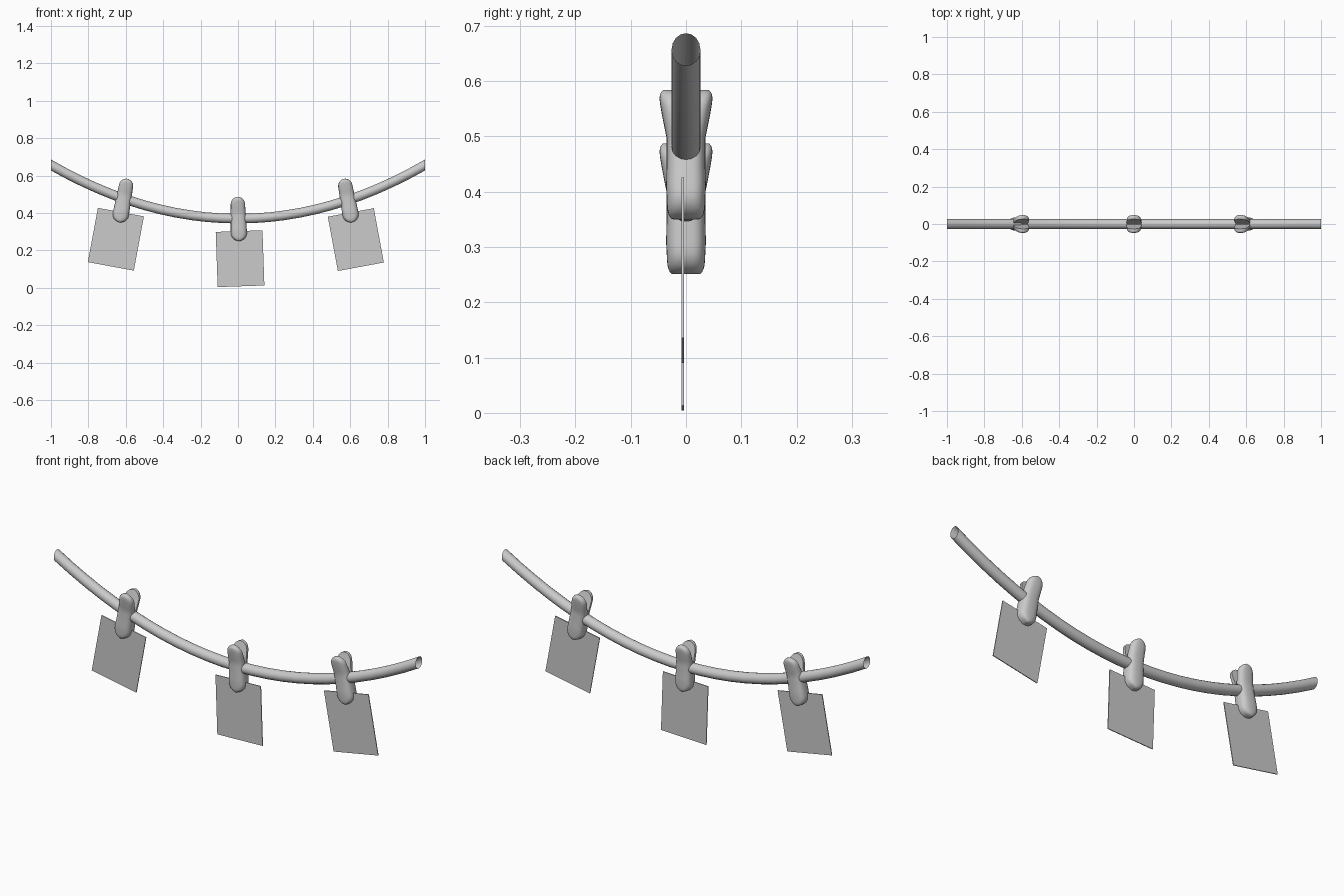
import bpy, bmesh, math

cube = bpy.data.objects.get("Cube")
if cube:
    bpy.data.objects.remove(cube, do_unlink=True)

GREY = (0.6, 0.6, 0.6, 1)
mat = bpy.data.materials.new("plain grey")
mat.use_nodes = True
mat.diffuse_color = GREY
mat.node_tree.nodes["Principled BSDF"].inputs["Base Color"].default_value = GREY


def make_object(name, bm, smooth=True):
    bmesh.ops.recalc_face_normals(bm, faces=bm.faces)
    mesh = bpy.data.meshes.new(name)
    bm.to_mesh(mesh)
    bm.free()
    mesh.materials.append(mat)
    obj = bpy.data.objects.new(name, mesh)
    bpy.context.collection.objects.link(obj)
    if smooth:
        bpy.ops.object.select_all(action='DESELECT')
        obj.select_set(True)
        bpy.context.view_layer.objects.active = obj
        bpy.ops.object.shade_smooth_by_angle(angle=math.radians(50))
    return obj


def loft(rings, caps):
    """Skin a list of closed point rings."""
    bm = bmesh.new()
    loops = [[bm.verts.new(p) for p in ring] for ring in rings]
    n = len(loops[0])
    for a, b in zip(loops, loops[1:]):
        for i in range(n):
            j = (i + 1) % n
            bm.faces.new((a[i], a[j], b[j], b[i]))
    if caps:
        bm.faces.new(loops[0])
        bm.faces.new(loops[-1])
    return bm


def interpolate(table, z):
    for (z0, v0), (z1, v1) in zip(table, table[1:]):
        if z <= z1:
            return v0 + (v1 - v0) * max(0, (z - z0) / (z1 - z0))
    return table[-1][1]


# Sagging rope: open tube with upright cut ends
def rope_ring(x):
    slope = math.atan(0.574 * x)
    ring = []
    for i in range(16):
        a = math.tau * i / 16
        ring.append((x, 0.026 * math.cos(a),
                     0.37 + 0.287 * x * x + 0.0255 * math.sin(a) / math.cos(slope)))
    return ring


make_object("rope", loft([rope_ring(-1 + i / 12) for i in range(25)], False))

# Peg leg: rounded, tapered bar that flares outward at the top
HALF = 0.118
OUTER = [(-0.118, 0.026), (-0.112, 0.031), (-0.1, 0.034), (-0.06, 0.036),
         (-0.02, 0.035), (0.03, 0.035), (0.07, 0.043), (0.1, 0.048),
         (0.112, 0.047), (0.118, 0.042)]
INNER = [(-0.118, 0), (0.02, 0), (0.07, 0.013), (0.118, 0.026)]


def leg_ring(z, side):
    radius = 0.041 - 0.004 * z / HALF
    over = max(0, (abs(z) - HALF + radius) / radius)
    width = radius * math.sqrt(max(0.03, 1 - over * over))
    inner, outer = interpolate(INNER, z), interpolate(OUTER, z)
    ring = []
    for i in range(15):
        a = math.pi * i / 14
        c, s = math.cos(a), max(0, math.sin(a))
        ring.append((math.copysign(abs(c) ** 0.75, c) * width,
                     side * (inner + (outer - inner) * s ** 0.65), z))
    return ring


def make_leg(name, side):
    levels = [-HALF * math.cos(math.pi * i / 24) for i in range(25)]
    return make_object(name, loft([leg_ring(z, side) for z in levels], True))


# Hanging card: thin flat sheet
def make_card(name):
    bm = bmesh.new()
    bmesh.ops.create_cube(bm, size=1)
    bmesh.ops.scale(bm, vec=(0.25, 0.004, 0.295), verts=bm.verts)
    return make_object(name, bm, False)


# Three pegs with cards: peg centre, card centre, tilt in degrees
SETS = {
    "right": ((-0.613, 0.467), (-0.653, 0.26), 10.5),
    "middle": ((0.002, 0.369), (0.011, 0.156), -2),
    "left": ((0.588, 0.467), (0.63, 0.258), -10.5),
}
for label, (peg, card, tilt) in SETS.items():
    parts = [(make_leg(label + "_peg_front_leg", -1), peg, 0),
             (make_leg(label + "_peg_back_leg", 1), peg, 0),
             (make_card(label + "_card"), card, -0.006)]
    for obj, (x, z), y in parts:
        obj.location = (x, y, z)
        obj.rotation_euler.y = math.radians(tilt)
